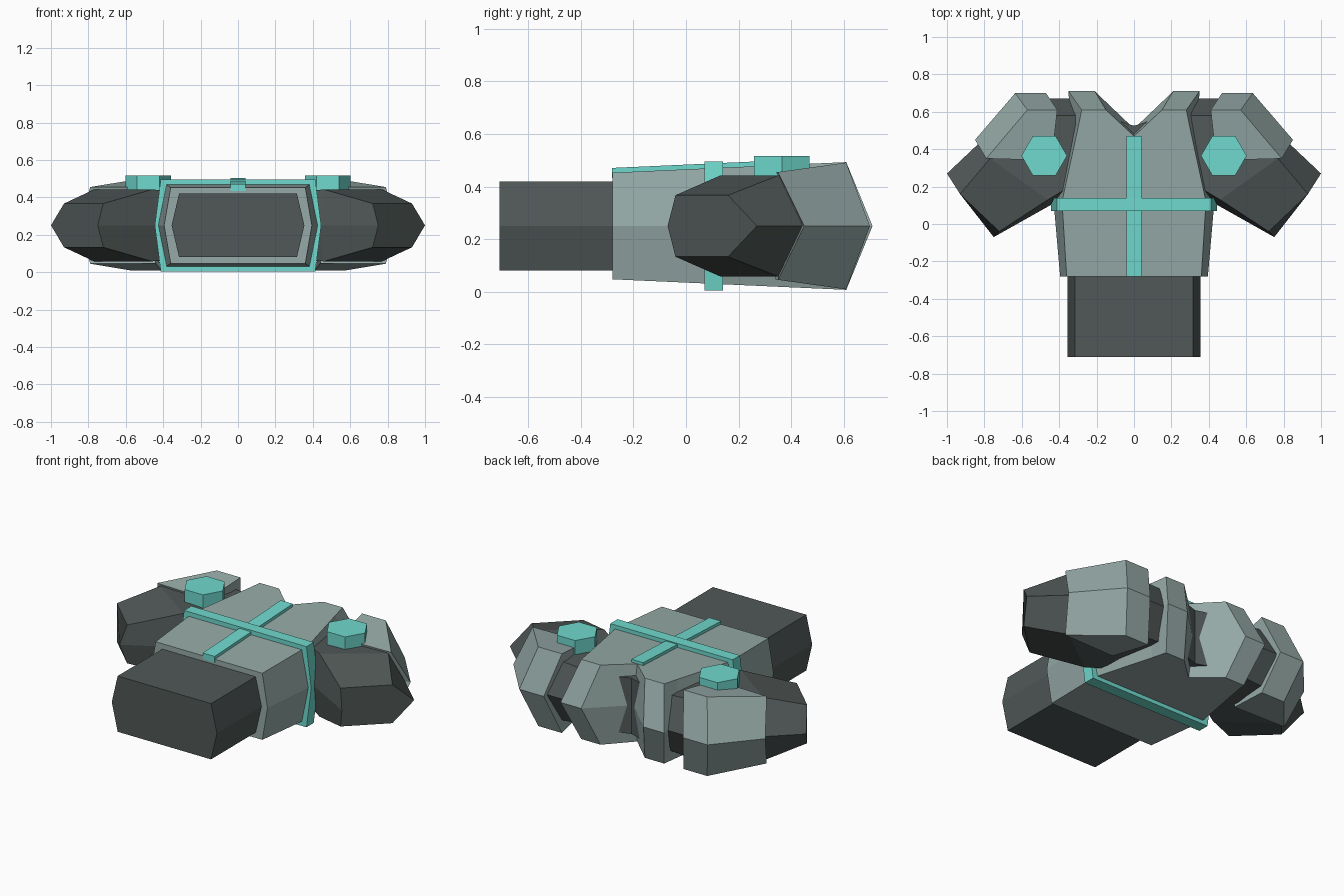
import bpy, bmesh, math

if "Cube" in bpy.data.objects:
    bpy.data.objects.remove(bpy.data.objects["Cube"])

MID = 0.25  # every part is symmetric above and below this height


def material(name, rgb):
    mat = bpy.data.materials.new(name)
    mat.use_nodes = True
    mat.diffuse_color = (*rgb, 1)
    bsdf = next(n for n in mat.node_tree.nodes if n.type == "BSDF_PRINCIPLED")
    bsdf.inputs["Base Color"].default_value = (*rgb, 1)
    return mat


GREY = material("plate grey", (0.30, 0.40, 0.385))
DARK = material("dark cloth", (0.080, 0.098, 0.095))
TEAL = material("teal trim", (0.16, 0.70, 0.62))


def loft(name, rings, mat, side=1):
    """Skin a row of equal closed rings and cap both ends."""
    bm = bmesh.new()
    rows = [[bm.verts.new((x * side, y, z)) for x, y, z in r] for r in rings]
    n = len(rows[0])
    for a, b in zip(rows, rows[1:]):
        for i in range(n):
            j = (i + 1) % n
            bm.faces.new((a[i], a[j], b[j], b[i]))
    bm.faces.new(rows[0])
    bm.faces.new(rows[-1])
    bmesh.ops.recalc_face_normals(bm, faces=bm.faces[:])
    mesh = bpy.data.meshes.new(name)
    bm.to_mesh(mesh)
    bm.free()
    mesh.materials.append(mat)
    obj = bpy.data.objects.new(name, mesh)
    bpy.context.collection.objects.link(obj)
    return obj


def mirrored(half):
    return half + [(-x, y) for x, y in reversed(half) if x > 0]


def ridged(name, flat, ridge, height, mat, side=1):
    """Plan outline bulging from flat top and bottom to a ridge at mid height."""
    low = [(x, y, MID - height(y)) for x, y in flat]
    top = [(x, y, MID + height(y)) for x, y in flat]
    loft(name, [low, [(x, y, MID) for x, y in ridge], top], mat, side)


def hex_bar(name, y0, y1, corner, wide, h, mat):
    ring = [(corner, h), (wide, 0), (corner, -h), (-corner, -h), (-wide, 0), (-corner, h)]
    loft(name, [[(x, y, MID + z) for x, z in ring] for y in (y0, y1)], mat)


def vest_height(y):
    return 0.203 + 0.045 * (y + 0.28)


# Torso, vest with shoulder straps and V neck
hex_bar("lower_torso", -0.71, 0.1, 0.315, 0.355, 0.17, DARK)
vest_top = [(0, -0.28), (0.36, -0.28), (0.385, 0.12), (0.30, 0.51),
            (0.28, 0.61), (0.15, 0.61), (0, 0.47)]
vest_ridge = [(0, -0.28), (0.395, -0.28), (0.43, 0.12), (0.345, 0.58),
              (0.35, 0.71), (0.21, 0.71), (0, 0.51)]
# the centre points lie on the mirror line, so drop the repeats
ridged("vest", mirrored(vest_top), mirrored(vest_ridge), vest_height, GREY)
neck = mirrored([(0, 0.3), (0.17, 0.3), (0.17, 0.58), (0, 0.525)])
ridged("neck_lining", neck, neck, lambda y: 0.17, DARK)

# Belt and chest strap
hex_bar("belt", 0.07, 0.14, 0.413, 0.445, 0.246, TEAL)
strap = []
for y in (-0.282, 0.47):
    z = MID + vest_height(y)
    strap.append([(-0.04, y, z - 0.02), (0.04, y, z - 0.02),
                  (0.04, y, z + 0.018), (-0.04, y, z + 0.018)])
loft("chest_strap", strap, TEAL)

# Arm stations: back ridge, back corner, front corner, front ridge, half height
stations = [
    ((0.30, 0.67), (0.30, 0.58), (0.30, 0.20), (0.30, 0.16), 0.17),
    ((0.56, 0.67), (0.52, 0.58), (0.36, 0.19), (0.34, 0.16), 0.185),
    ((0.82, 0.44), (0.77, 0.35), (0.46, 0.13), (0.43, 0.11), 0.192),
    ((1.0, 0.27), (0.93, 0.16), (0.72, -0.04), (0.75, -0.07), 0.117),
]
arm = []
for back, bc, fc, front, h in stations:
    arm.append([(*back, MID), (*bc, MID + h), (*fc, MID + h),
                (*front, MID), (*fc, MID - h), (*bc, MID - h)])

sleeve_top = [(0.41, 0.61), (0.57, 0.61), (0.79, 0.35), (0.44, 0.34)]
sleeve_ridge = [(0.47, 0.70), (0.635, 0.70), (0.85, 0.45), (0.44, 0.36)]

for label, side in (("left", 1), ("right", -1)):
    loft(label + "_arm", arm, DARK, side)
    ridged(label + "_sleeve", sleeve_top, sleeve_ridge,
           lambda y: 0.205 + 0.14 * (y - 0.35), GREY, side)
    # Six-sided shoulder stud
    hexagon = [(0.48 + 0.122 * math.cos(k * math.pi / 3),
                0.365 + 0.122 * math.sin(k * math.pi / 3)) for k in range(6)]
    loft(label + "_shoulder_stud",
         [[(x, y, z) for x, y in hexagon] for z in (0.42, 0.517)], TEAL, side)
